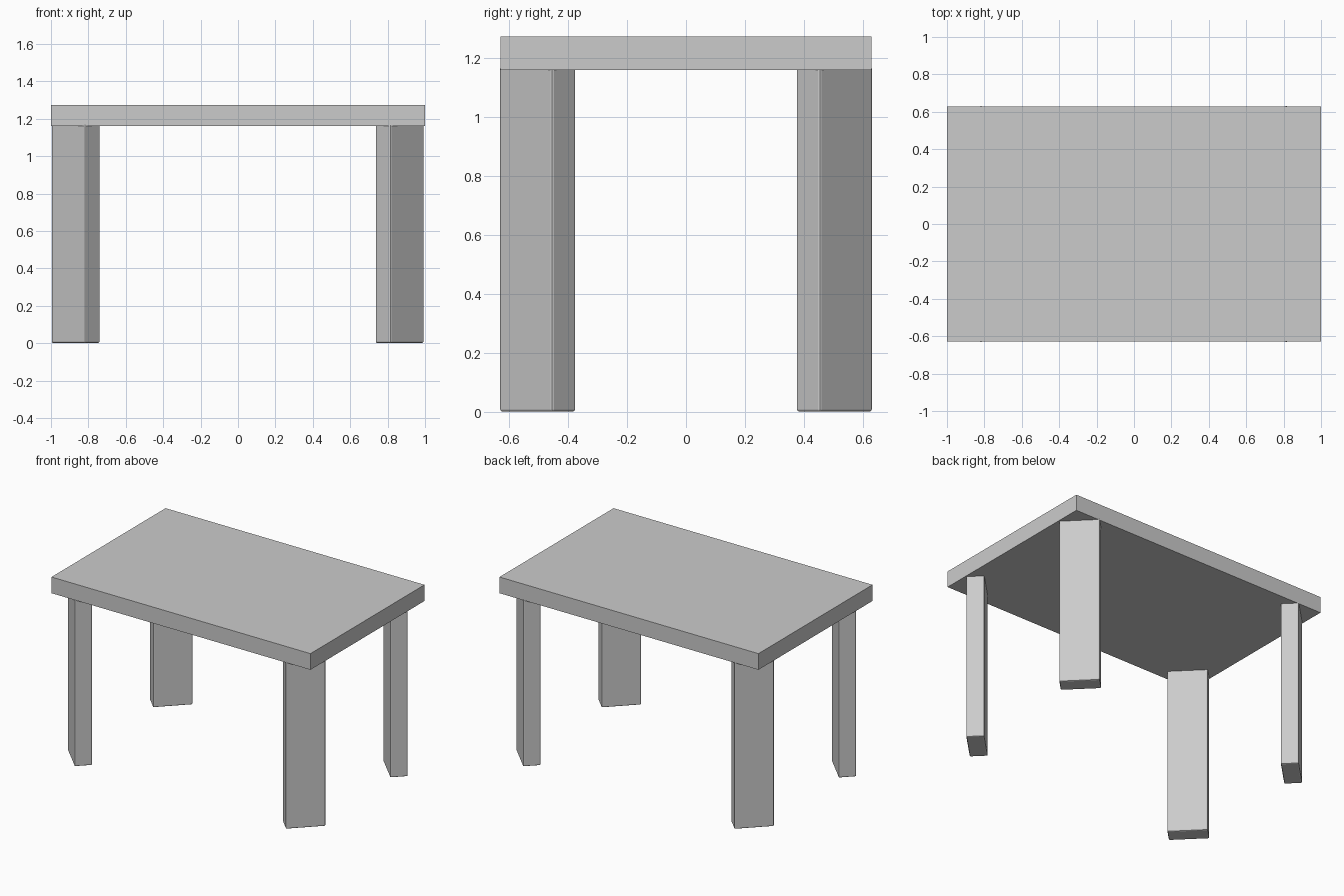
import bpy
from math import radians

if "Cube" in bpy.data.objects:
    bpy.data.objects.remove(bpy.data.objects["Cube"])


def box(name, size, centre, turn=0.0):
    bpy.ops.mesh.primitive_cube_add(size=1, location=centre)
    ob = bpy.context.object
    ob.name = name
    ob.scale = size
    bpy.ops.object.transform_apply(location=False, rotation=False, scale=True)
    ob.rotation_euler.z = radians(turn)
    return ob


# Rectangular slab top
TOP_Z, UNDER_Z = 1.273, 1.16
box("tabletop", (2.0, 1.258, TOP_Z - UNDER_Z), (0, 0, (TOP_Z + UNDER_Z) / 2))

# Four plank legs, broad face turned 45 degrees outward to each corner
LEG_H = 1.172
for y_name, sy in (("front", -1), ("back", 1)):
    for x_name, sx in (("left", -1), ("right", 1)):
        leg = box(f"{y_name}_{x_name}_leg", (0.255, 0.114, LEG_H),
                  (sx * 0.866 - 0.002, sy * 0.504, LEG_H / 2), -45 * sx * sy)
        # Slightly eased edges
        bevel = leg.modifiers.new("eased_edges", 'BEVEL')
        bevel.width = 0.008
        bevel.segments = 2
